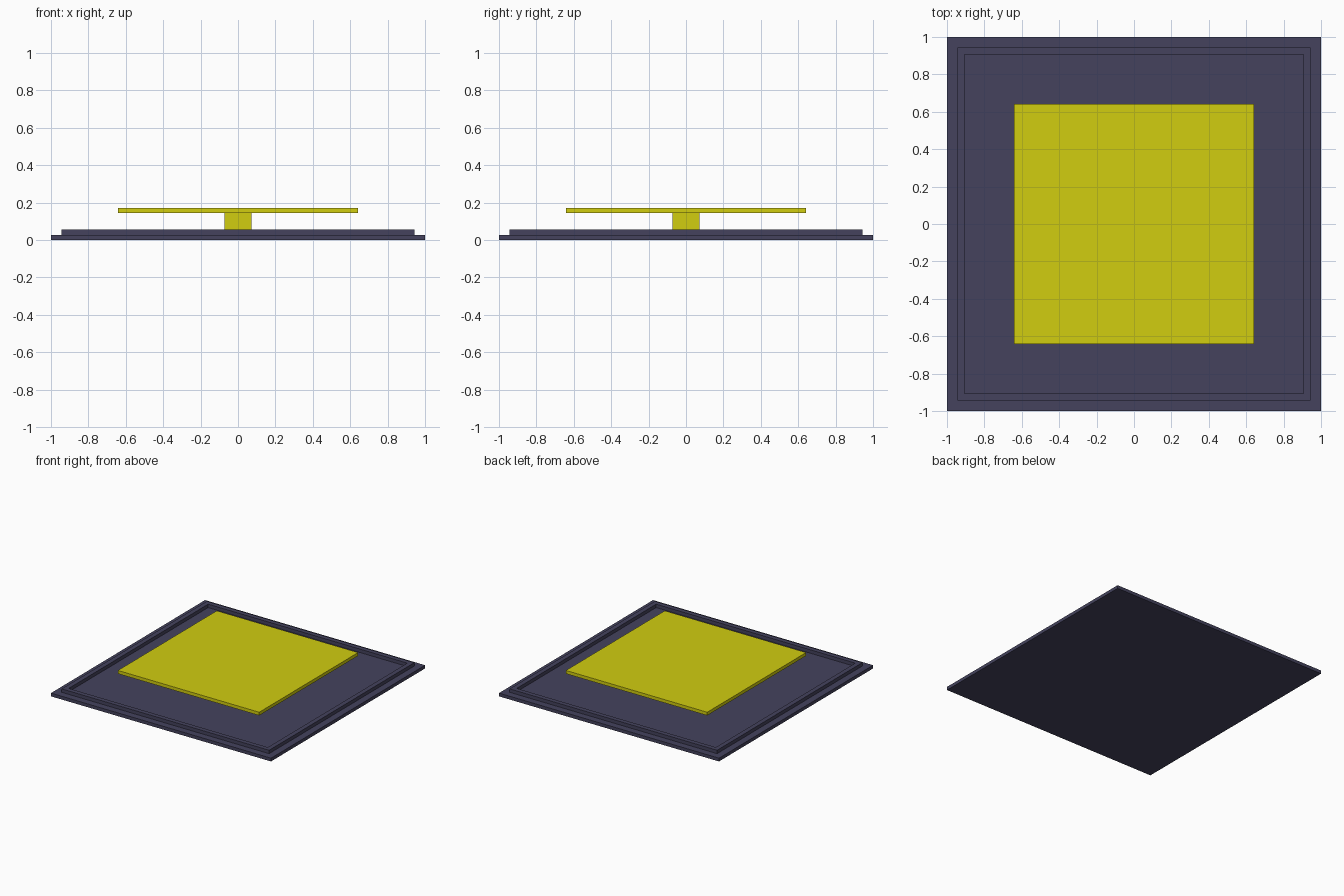
import bpy, bmesh

if "Cube" in bpy.data.objects:
    bpy.data.objects.remove(bpy.data.objects["Cube"])


def material(name, rgb):
    m = bpy.data.materials.new(name)
    m.diffuse_color = (*rgb, 1)
    m.use_nodes = True
    m.node_tree.nodes["Principled BSDF"].inputs["Base Color"].default_value = m.diffuse_color
    return m


dark = material("dark_slate", (0.058, 0.055, 0.11))
yellow = material("yellow", (0.64, 0.61, 0.005))


def finish(bm, name, mat):
    bmesh.ops.recalc_face_normals(bm, faces=bm.faces[:])
    mesh = bpy.data.meshes.new(name)
    bm.to_mesh(mesh)
    bm.free()
    mesh.materials.append(mat)
    obj = bpy.data.objects.new(name, mesh)
    bpy.context.collection.objects.link(obj)
    return obj


def square(bm, half, z):
    return [bm.verts.new((x * half, y * half, z))
            for x, y in ((-1, -1), (1, -1), (1, 1), (-1, 1))]


def loft(name, sections, mat, closed=False):
    """Join square sections (half width, z); cap the ends unless closed."""
    bm = bmesh.new()
    loops = [square(bm, h, z) for h, z in sections]
    pairs = list(zip(loops, loops[1:]))
    if closed:
        pairs.append((loops[-1], loops[0]))
    else:
        bm.faces.new(loops[0])
        bm.faces.new(loops[-1])
    for a, b in pairs:
        for i in range(4):
            j = (i + 1) % 4
            bm.faces.new((a[i], a[j], b[j], b[i]))
    return finish(bm, name, mat)


BASE, RIM, POST, TOP = 0.027, 0.055, 0.145, 0.172

# Flat base with a raised square rim
loft("base_plate", [(1.0, 0), (1.0, BASE)], dark)
loft("base_rim", [(0.943, BASE), (0.943, RIM), (0.905, RIM), (0.905, BASE)], dark, closed=True)

# Central post carrying the pressing plate
loft("center_post", [(0.073, BASE), (0.073, POST)], yellow)
loft("top_plate", [(0.642, POST), (0.642, TOP)], yellow)
